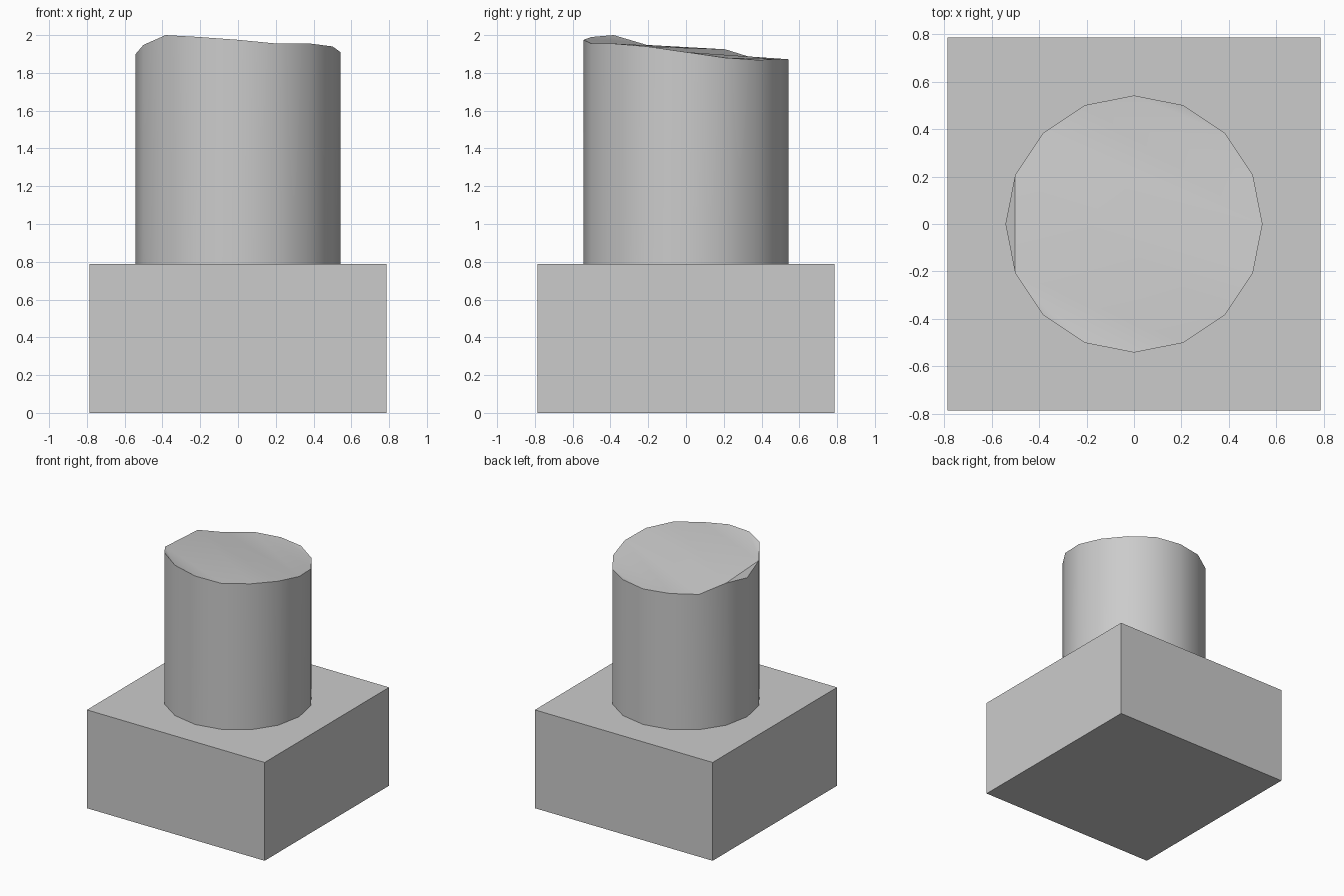
import bpy, bmesh
from math import cos, sin, tau

cube = bpy.data.objects.get("Cube")
if cube:
    bpy.data.objects.remove(cube, do_unlink=True)

# Plain grey for the whole model
grey = bpy.data.materials.new("plain_grey")
grey.use_nodes = True
grey.diffuse_color = (0.6, 0.6, 0.6, 1)
grey.node_tree.nodes["Principled BSDF"].inputs["Base Color"].default_value = (0.6, 0.6, 0.6, 1)

HALF, BASE_H, RADIUS, SIDES = 0.787, 0.787, 0.542, 16


def add_object(name, bm):
    bmesh.ops.recalc_face_normals(bm, faces=bm.faces[:])
    mesh = bpy.data.meshes.new(name)
    bm.to_mesh(mesh)
    bm.free()
    mesh.materials.append(grey)
    obj = bpy.data.objects.new(name, mesh)
    bpy.context.collection.objects.link(obj)
    return obj


# Square base block
bm = bmesh.new()
bmesh.ops.create_cube(bm, size=1)
for v in bm.verts:
    v.co.x *= 2 * HALF
    v.co.y *= 2 * HALF
    v.co.z = (v.co.z + 0.5) * BASE_H
add_object("base_block", bm)

# Round column with an uneven rim, counter-clockwise from +x
rim_heights = [1.91, 1.88, 1.868, 1.875, 1.872, 1.875, 1.87, 1.925,
               1.90, 1.948, 2.0, 1.99, 1.975, 1.955, 1.955, 1.94]
bm = bmesh.new()
bottom, rim = [], []
for i, height in enumerate(rim_heights):
    a = tau * i / SIDES
    x, y = RADIUS * cos(a), RADIUS * sin(a)
    bottom.append(bm.verts.new((x, y, BASE_H - 0.05)))
    rim.append(bm.verts.new((x, y, height)))
for i in range(SIDES):
    j = (i + 1) % SIDES
    bm.faces.new((bottom[i], bottom[j], rim[j], rim[i]))
bm.faces.new(bottom[::-1])

# Broken top surface: a triangle by the notch, then slanted strips
bm.faces.new((rim[7], rim[8], rim[9]))
for k in (10, 11, 12, 13):
    bm.faces.new((rim[9], rim[k], rim[k + 1]))
bm.faces.new((rim[9], rim[14], rim[7]))
for k in range(4):
    a, b, c, d = 7 - k, 14 + k, 15 + k, 6 - k
    b, c = b % SIDES, c % SIDES
    bm.faces.new((rim[a], rim[b], rim[c]))
    bm.faces.new((rim[a], rim[c], rim[d]))
column = add_object("column", bm)

bpy.ops.object.select_all(action="DESELECT")
column.select_set(True)
bpy.context.view_layer.objects.active = column
bpy.ops.object.shade_smooth_by_angle(angle=0.55)
